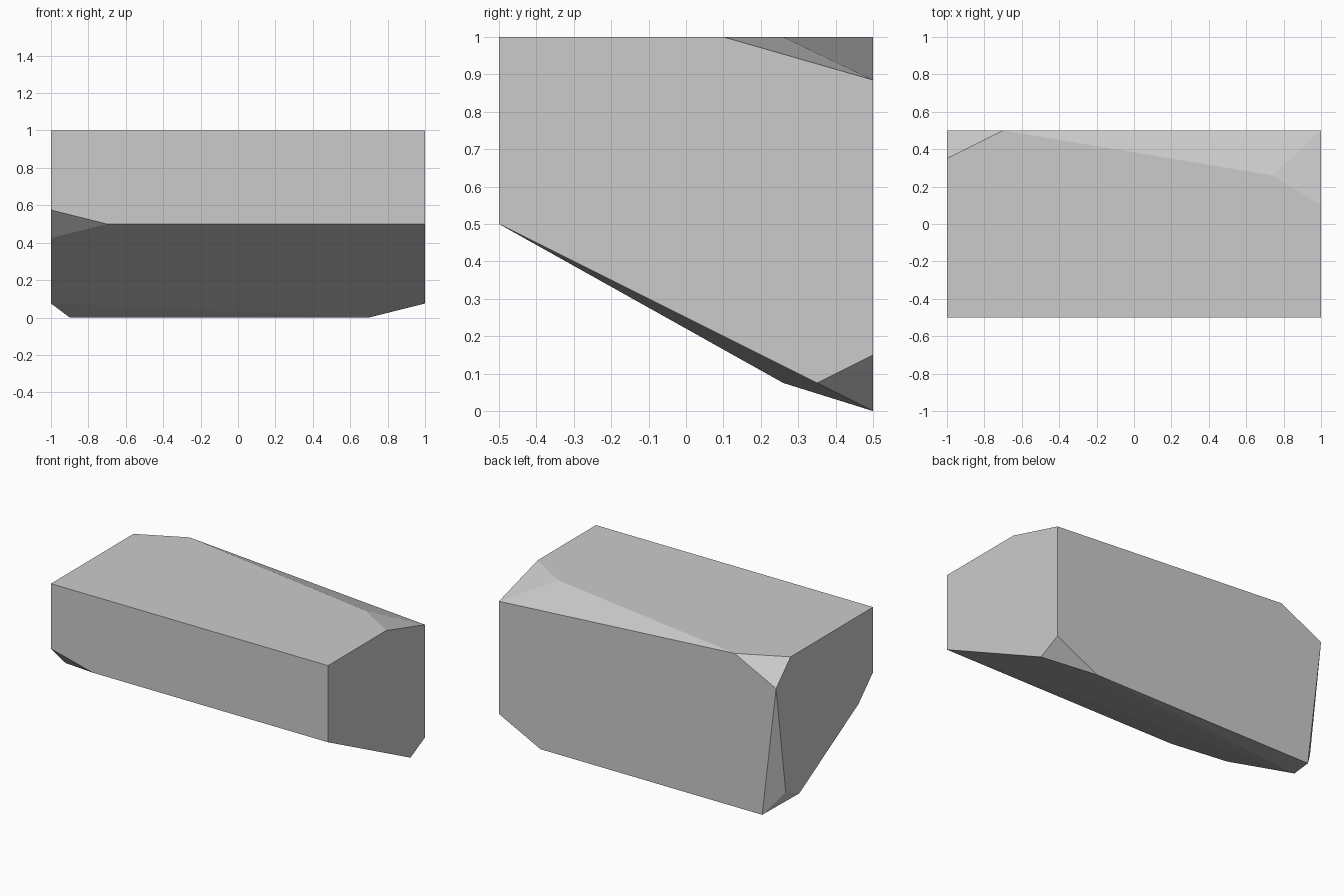
import bpy, bmesh, math

default_cube = bpy.data.objects.get("Cube")
if default_cube:
    bpy.data.objects.remove(default_cube, do_unlink=True)


def flat_material(name, colour):
    mat = bpy.data.materials.new(name)
    mat.use_nodes = True
    mat.diffuse_color = colour
    mat.node_tree.nodes["Principled BSDF"].inputs["Base Color"].default_value = colour
    return mat


def convex_block(name, points, mat):
    """Hull the corner points and merge coplanar triangles into flat facets."""
    bm = bmesh.new()
    for p in points:
        bm.verts.new(p)
    bmesh.ops.convex_hull(bm, input=bm.verts)
    bmesh.ops.dissolve_limit(bm, angle_limit=math.radians(0.5),
                             verts=bm.verts, edges=bm.edges)
    bmesh.ops.recalc_face_normals(bm, faces=bm.faces)
    mesh = bpy.data.meshes.new(name)
    bm.to_mesh(mesh)
    bm.free()
    mesh.materials.append(mat)
    obj = bpy.data.objects.new(name, mesh)
    bpy.context.collection.objects.link(obj)
    return obj


# Corners of the top, with both back corners chipped off
top = [(-1, -.5, 1), (1, -.5, 1), (1, .1, 1), (.74, .26, 1),
       (-.7, .5, 1), (-1, .35, 1), (-1, .5, .85), (1, .5, .885)]

# Corners along the front lower edge, chipped at one end
front_edge = [(-1, -.5, .575), (-.7, -.5, .5), (-1, -.35, .425), (1, -.5, .5)]

# Corners along the back lower edge, chipped at both ends
back_edge = [(1, .35, .075), (1, .5, .15), (.7, .5, 0),
             (-.9, .5, 0), (-1, .26, .075), (-1, .4, .135)]

stone = flat_material("stone grey", (.6, .6, .6, 1))
convex_block("rock_block", top + front_edge + back_edge, stone)
